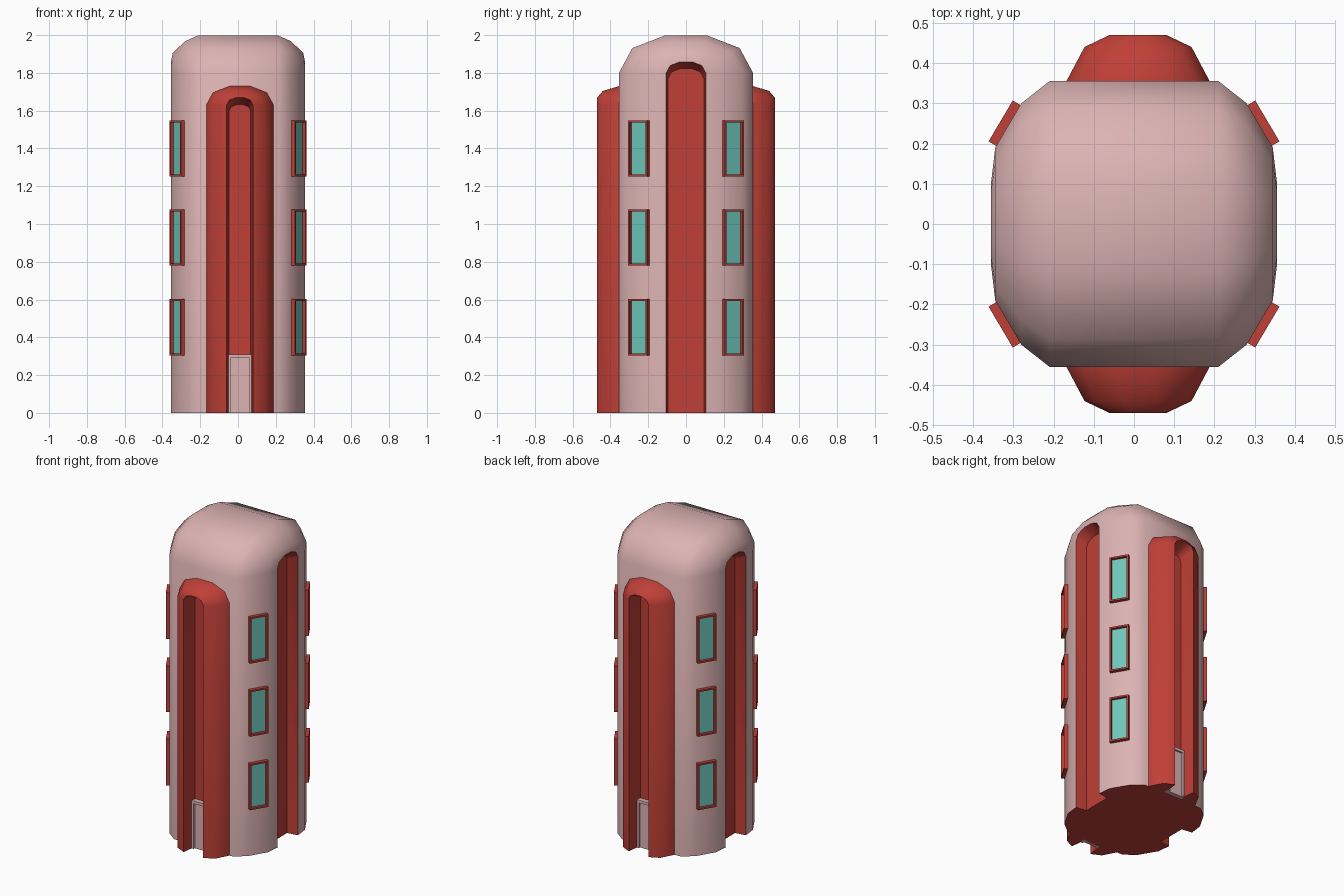
import bpy, bmesh, math
from mathutils import Matrix, Vector

if "Cube" in bpy.data.objects:
    bpy.data.objects.remove(bpy.data.objects["Cube"])


def material(name, rgb):
    m = bpy.data.materials.new(name)
    m.diffuse_color = (*rgb, 1)
    m.use_nodes = True
    m.node_tree.nodes["Principled BSDF"].inputs["Base Color"].default_value = m.diffuse_color
    return m


PINK = material("pale pink", (0.72, 0.45, 0.45))
RED = material("brick red", (0.52, 0.05, 0.038))
TEAL = material("teal glass", (0.16, 0.57, 0.50))


def finish(name, bm, mats, smooth=None):
    bmesh.ops.recalc_face_normals(bm, faces=bm.faces)
    me = bpy.data.meshes.new(name)
    bm.to_mesh(me)
    bm.free()
    ob = bpy.data.objects.new(name, me)
    bpy.context.collection.objects.link(ob)
    for m in mats:
        me.materials.append(m)
    if smooth:
        bpy.ops.object.select_all(action='DESELECT')
        ob.select_set(True)
        bpy.context.view_layer.objects.active = ob
        bpy.ops.object.shade_smooth_by_angle(angle=math.radians(smooth))
    return ob


def arch(w, spring):
    half = [(w, 0), (w, spring), (0.8 * w, spring + 0.37 * w), (0.31 * w, spring + 0.56 * w)]
    return half + [(-a, z) for a, z in reversed(half)]


def loft(name, rings, place, mats, niche):
    """Skin arches (position, half width, spring height); niche lists red segments and caps."""
    bm = bmesh.new()
    rows = [[bm.verts.new(place(p, a, z)) for a, z in arch(w, s)] for p, w, s in rings]
    for i, (r, q) in enumerate(zip(rows, rows[1:])):
        for j in range(7):
            f = bm.faces.new((r[j], r[j + 1], q[j + 1], q[j]))
            f.material_index = 1 if i in niche else 0
    for r in (rows[0], rows[-1]):
        bm.faces.new(r).material_index = 1
    # underside follows the outline, leaving the niches open
    bm.faces.new([r[0] for r in rows] + [r[-1] for r in reversed(rows)]).material_index = 1
    return finish(name, bm, mats, 45)


# Tower with an arched niche in each side
half = [(0.21, 0.355, 1.8), (0.28, 0.30, 1.8), (0.345, 0.19, 1.8),
        (0.355, 0.105, 1.8), (0.285, 0.095, 1.77)]
rings = [(-p, w, s) for p, w, s in reversed(half)] + half
loft("tower", rings, lambda p, a, z: (p, a, z), [PINK, RED], (0, len(rings) - 2))

# Front and back bays with deep niches
bay = [(0.34, 0.18, 1.63), (0.355, 0.178, 1.63), (0.44, 0.133, 1.63),
       (0.47, 0.07, 1.63), (0.37, 0.057, 1.60)]


def box(bm, x0, x1, y0, y1, z0, z1):
    mat = Matrix.Translation(((x0 + x1) / 2, (y0 + y1) / 2, (z0 + z1) / 2)) @ \
        Matrix.Diagonal((x1 - x0, y1 - y0, z1 - z0, 1))
    return bmesh.ops.create_cube(bm, size=1, matrix=mat)["verts"]


for side, sy in (("front", -1), ("back", 1)):
    loft(side + "_bay", bay, lambda p, a, z: (0.01 + a, sy * p, z), [RED, RED], ())
    # Door: jambs, lintel and recessed leaf
    bm = bmesh.new()
    for x0, x1, z0, z1, d in ((-0.057, -0.037, 0, 0.31, 0.40), (0.057, 0.077, 0, 0.31, 0.40),
                              (-0.037, 0.057, 0.292, 0.31, 0.40), (-0.037, 0.057, 0, 0.292, 0.388)):
        box(bm, x0, x1, *sorted((sy * 0.365, sy * d)), z0, z1)
    finish(side + "_door", bm, [PINK])

# Framed windows on the four rounded corners
normal = Vector((0.86, 0.51, 0)).normalized()
for sx in (-1, 1):
    for sy in (-1, 1):
        n = Vector((sx * normal.x, sy * normal.y, 0))
        turn = Matrix.Translation((sx * 0.3125, sy * 0.245, 0)) @ Matrix.Rotation(math.atan2(n.y, n.x), 4, 'Z')
        for floor, z in enumerate((0.453, 0.928, 1.40)):
            bm = bmesh.new()
            box(bm, -0.01, 0.022, -0.059, 0.059, z - 0.149, z + 0.149)
            bm.normal_update()
            face = max(bm.faces, key=lambda f: f.normal.x)
            bmesh.ops.inset_individual(bm, faces=[face], thickness=0.015)
            # push the pane in and stretch a reveal behind the frame
            ext = bmesh.ops.extrude_discrete_faces(bm, faces=[face])["faces"][0]
            bmesh.ops.translate(bm, verts=ext.verts, vec=(-0.018, 0, 0))
            ext.material_index = 1
            bm.transform(turn)
            where = ("front" if sy < 0 else "back") + ("_left" if sx < 0 else "_right")
            finish(f"window_{where}_{floor + 1}", bm, [RED, TEAL])
